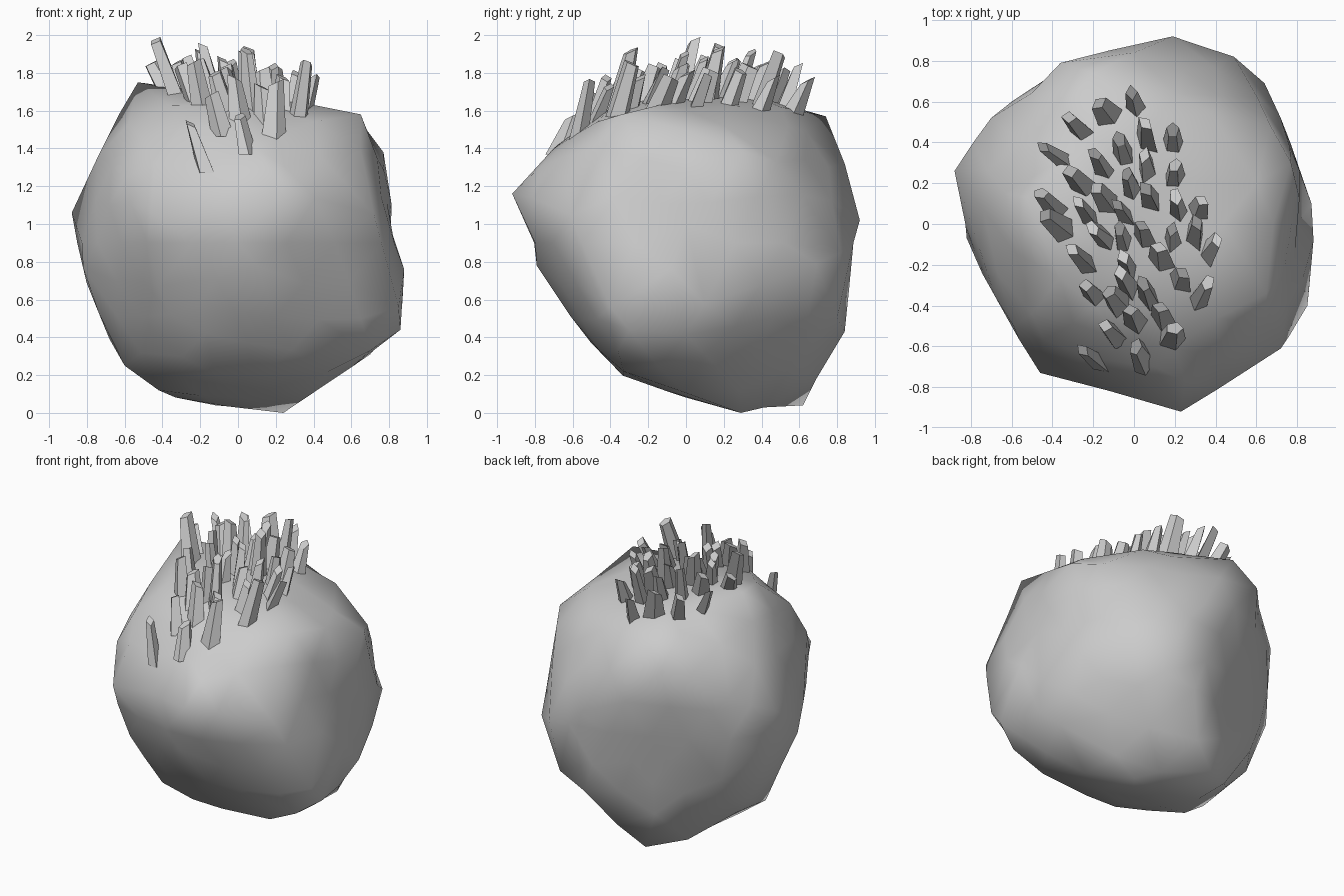
import bpy, bmesh, math, random
from mathutils import Vector
from mathutils.bvhtree import BVHTree

cube = bpy.data.objects.get("Cube")
if cube:
    bpy.data.objects.remove(cube)
random.seed(4)

# Plain stone colour
stone = bpy.data.materials.new("stone_grey")
stone.use_nodes = True
stone.diffuse_color = (0.6, 0.6, 0.6, 1)
stone.node_tree.nodes["Principled BSDF"].inputs["Base Color"].default_value = stone.diffuse_color


def add_object(name, bm, smooth):
    bmesh.ops.recalc_face_normals(bm, faces=bm.faces)
    for face in bm.faces:
        face.smooth = smooth
    mesh = bpy.data.meshes.new(name)
    bm.to_mesh(mesh)
    mesh.materials.append(stone)
    obj = bpy.data.objects.new(name, mesh)
    bpy.context.collection.objects.link(obj)
    return obj


# Lumps and corners that shape the boulder, from the top down
CORNERS = [
    (0, 0, 1.66), (-.53, .13, 1.75), (-.2, -.4, 1.63), (.35, -.1, 1.64), (.1, .5, 1.62), (-.3, .35, 1.66),
    (.6, .2, 1.52), (.65, -.34, 1.58), (-.2, .74, 1.57), (.38, .54, 1.52), (.1, -.7, 1.4), (-.74, .07, 1.36),
    (.77, .3, 1.38), (.67, .48, 1.33), (-.5, -.44, 1.45), (-.36, .79, 1.4), (0, .84, 1.32), (-.59, -.5, 1.25),
    (-.7, .52, 1.2), (-.88, .26, 1.06), (.23, -.92, 1.16), (.19, .92, 1.02), (.8, 0, 1), (-.46, -.73, 1.06),
    (.72, -.61, 1.05), (.64, .69, .79), (.49, .82, .85), (-.82, -.07, .77), (-.82, .33, .77), (.88, -.08, .76),
    (.1, -.79, .78), (-.42, -.6, .67), (.85, -.4, .56), (.86, -.3, .44), (.87, .1, .58), (.2, -.61, .51),
    (.42, .8, .5), (.2, .84, .43), (-.62, .5, .6), (-.68, .3, .39), (.7, -.36, .33), (.7, .1, .31),
    (-.3, -.41, .3), (-.6, -.03, .25), (.48, -.33, .22), (-.12, -.33, .2), (-.42, 0, .12), (-.35, .48, .1),
    (-.12, .62, .04), (.24, .29, 0),
]

# Boulder: a low-poly ball drawn in to the faceted hull of the corners, slightly rounded
centre = Vector((0, 0, 0.9))
spokes = [Vector(c) - centre for c in CORNERS]
hull = bmesh.new()
for s in spokes:
    hull.verts.new(s)
bmesh.ops.convex_hull(hull, input=list(hull.verts))
facets = BVHTree.FromBMesh(hull)
hull.free()

boulder = bmesh.new()
bmesh.ops.create_icosphere(boulder, subdivisions=3, radius=1)
directions = {v: v.co.normalized() for v in boulder.verts}
for v, d in directions.items():
    weights = [1 / (0.01 + (d - s.normalized()).length) ** 4 for s in spokes]
    rounded = sum(w * s.length for w, s in zip(weights, spokes)) / sum(weights)
    flat = facets.ray_cast(d * 3, -d)[0].length
    v.co = centre + d * (.75 * flat + .25 * min(rounded, flat * 1.08))
free = set(boulder.verts)
for s in spokes:
    nearest = min(free, key=lambda v: (directions[v] - s.normalized()).length)
    nearest.co = centre + s
    free.remove(nearest)
boulder.normal_update()
surface = BVHTree.FromBMesh(boulder)
add_object("boulder", boulder, True)

# Crystal shards: middle x, middle y, height
SHARDS = [
    (-.39, .34, .15), (-.28, .48, .17), (-.14, .55, .2), (0, .6, .15), (.06, .44, .26), (.19, .42, .15),
    (-.06, .37, .18), (-.17, .3, .22), (-.27, .21, .16), (.06, .29, .18), (.2, .25, .17), (-.02, .2, .18),
    (-.15, .13, .25), (.07, .14, .26), (-.41, .1, .13), (-.24, .06, .18), (-.06, .06, .2), (.21, .1, .16),
    (.32, .08, .15), (-.38, 0, .27), (-.17, -.05, .18), (-.06, -.06, .15), (.05, -.05, .24), (.19, -.06, .18),
    (.3, -.04, .15), (.38, -.12, .15), (-.26, -.17, .18), (-.04, -.2, .18), (.13, -.16, .17), (.23, -.27, .16),
    (.34, -.33, .27), (-.21, -.33, .22), (-.04, -.28, .18), (.06, -.33, .3), (-.09, -.37, .18), (0, -.46, .22),
    (.14, -.45, .18), (-.11, -.53, .18), (.19, -.54, .26), (.03, -.64, .16), (-.21, -.65, .22),
]


def add_shard(bm, x, y, height):
    lean = Vector((-.03 + .18 * x + random.uniform(-.02, .02),
                   .08 + .03 * y + random.uniform(-.02, .02), 0))
    foot = Vector((x, y, 0)) - lean / 2
    ground = surface.ray_cast(Vector((foot.x, foot.y, 3)), Vector((0, 0, -1)))[0]
    tip = ground + lean + Vector((0, 0, height))
    root = ground - Vector((0, 0, .04))
    turn = random.uniform(0, math.tau)
    sides = random.choice((4, 5))
    width, depth = random.uniform(.06, .075), random.uniform(.042, .055)
    bottom, top = [], []
    for i in range(sides):
        a = math.tau * i / sides
        p = Vector((math.cos(a) * width, math.sin(a) * depth, 0))
        p.rotate(Vector((math.cos(turn), math.sin(turn), 0)).to_track_quat('X', 'Z'))
        bottom.append(bm.verts.new(root + p))
        # the cut top slopes along the shard's width
        top.append(bm.verts.new(tip + p * .6 + Vector((0, 0, .02 * math.cos(a)))))
    bm.faces.new(bottom)
    bm.faces.new(top)
    for i in range(sides):
        j = (i + 1) % sides
        bm.faces.new((bottom[i], bottom[j], top[j], top[i]))


shards = bmesh.new()
for shard in SHARDS:
    add_shard(shards, *shard)
add_object("crystal_shards", shards, False)
